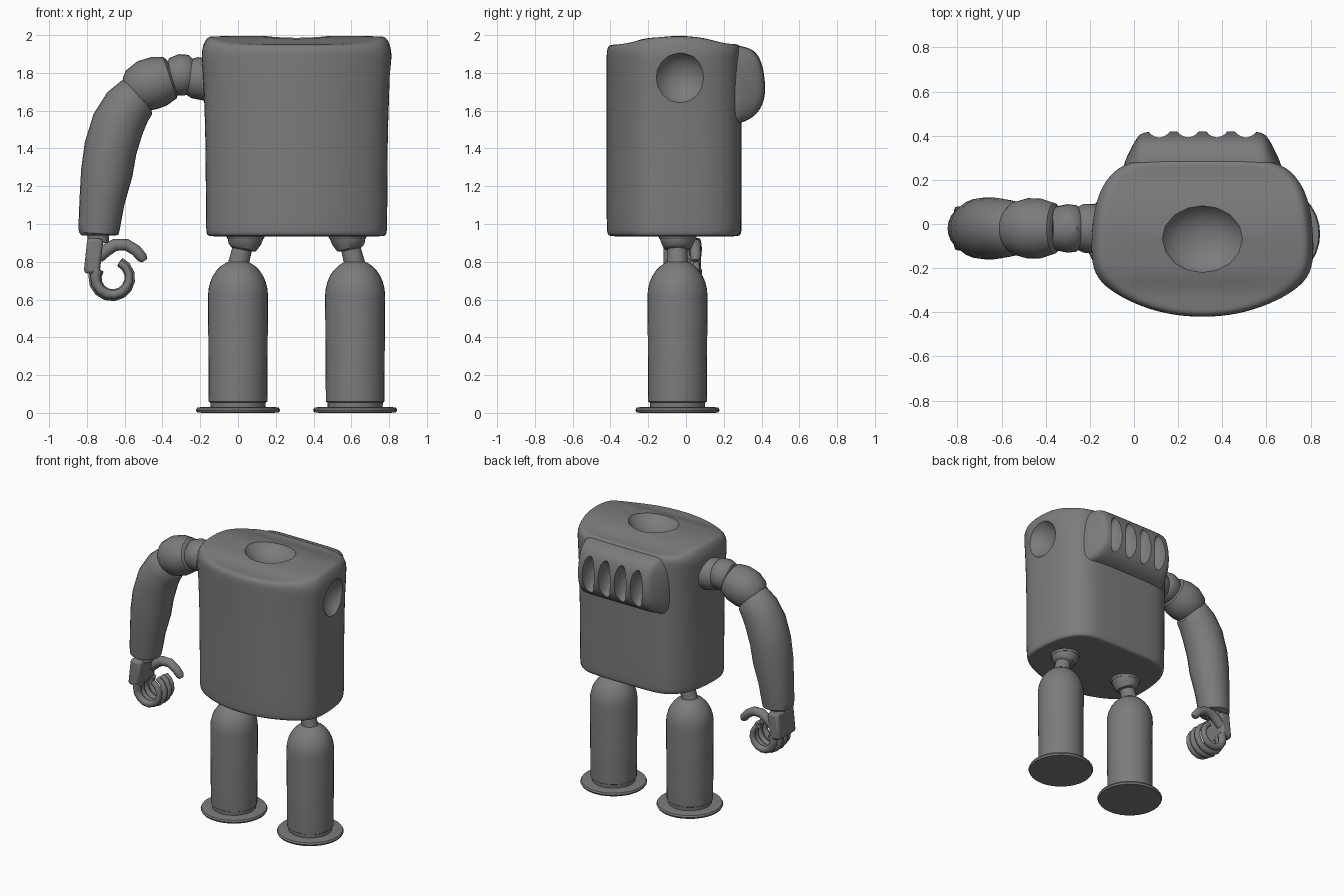
import bpy
import bmesh
from math import sin, cos, pi, radians
from mathutils import Vector

if "Cube" in bpy.data.objects:
    bpy.data.objects.remove(bpy.data.objects["Cube"])

grey = bpy.data.materials.new("mid_grey")
grey.use_nodes = True
COLOUR = (0.2, 0.2, 0.2, 1)
grey.diffuse_color = COLOUR
grey.node_tree.nodes["Principled BSDF"].inputs["Base Color"].default_value = COLOUR

MID = 0.31      # centre line of the body in x
DEPTH = -0.045  # centre of the limbs in y


def loft(name, rings):
    """Skin a list of equal rings and cap both ends."""
    bm = bmesh.new()
    loops = [[bm.verts.new(p) for p in ring] for ring in rings]
    n = len(loops[0])
    for a, b in zip(loops, loops[1:]):
        for i in range(n):
            j = (i + 1) % n
            bm.faces.new((a[i], a[j], b[j], b[i]))
    bm.faces.new(loops[0])
    bm.faces.new(loops[-1])
    bmesh.ops.recalc_face_normals(bm, faces=bm.faces)
    mesh = bpy.data.meshes.new(name)
    bm.to_mesh(mesh)
    bm.free()
    mesh.materials.append(grey)
    ob = bpy.data.objects.new(name, mesh)
    bpy.context.collection.objects.link(ob)
    return ob


def tube(name, path, y=DEPTH, sides=24, flip=False):
    """Round tube through (x, z, radius) points in an upright plane."""
    pts = [Vector((2 * MID - x if flip else x, y, z)) for x, z, r in path]
    rings = []
    for k, (p, (_, _, r)) in enumerate(zip(pts, path)):
        t = (pts[min(k + 1, len(pts) - 1)] - pts[max(k - 1, 0)]).normalized()
        u = Vector((0, 1, 0))
        v = t.cross(u)
        rings.append([p + r * (u * cos(a) + v * sin(a))
                      for a in (2 * pi * i / sides for i in range(sides))])
    return finish(loft(name, rings))


def activate(ob):
    bpy.ops.object.select_all(action='DESELECT')
    ob.select_set(True)
    bpy.context.view_layer.objects.active = ob


def finish(ob, angle=40):
    activate(ob)
    bpy.ops.object.shade_smooth_by_angle(angle=radians(angle))
    return ob


def subdivide(ob, levels=2):
    activate(ob)
    ob.modifiers.new("round", 'SUBSURF').levels = levels
    bpy.ops.object.modifier_apply(modifier="round")


def cut(ob, cutter):
    activate(ob)
    mod = ob.modifiers.new("cut", 'BOOLEAN')
    mod.operation = 'DIFFERENCE'
    mod.object = cutter
    bpy.ops.object.modifier_apply(modifier="cut")
    bpy.data.objects.remove(cutter)


def ball(location, scale):
    bpy.ops.mesh.primitive_uv_sphere_add(segments=16, ring_count=10, location=location)
    ob = bpy.context.object
    ob.scale = scale
    ob.hide_render = True
    ob.data.materials.append(grey)
    return ob


# Body: one outline lofted upward, with a stepped, domed top
half = [(0, -.425), (.16, -.41), (.30, -.365), (.42, -.30), (.49, -.225),
        (.50, -.12), (.495, 0), (.475, .12), (.42, .225), (.33, .285), (.2, .295), (0, .295)]
outline = half + [(-x, y) for x, y in half[-2:0:-1]]


def top_height(y):
    steps = [(-.45, 1.945), (-.30, 1.955), (-.23, 1.982), (-.03, 1.998),
             (.10, 1.985), (.2, 1.955), (.4, 1.945)]
    for (a, za), (b, zb) in zip(steps, steps[1:]):
        if y <= b:
            return za + (zb - za) * (y - a) / (b - a)
    return steps[-1][1]


def body_ring(sx, sy, z=None):
    return [(MID + x * sx, -.06 + (y + .06) * sy,
             top_height(-.06 + (y + .06) * sy) if z is None else z) for x, y in outline]


rings = [body_ring(s, s, .935) for s in (.1, .5, .85, .92)]
rings += [body_ring(sx, sy, z) for sx, sy, z in (
    (.955, .99, .94), (.965, 1, .98), (.965, 1, 1.2), (.97, 1, 1.5),
    (.99, 1, 1.75), (1.01, 1, 1.87), (1.01, 1, 1.925))]
rings += [body_ring(s, s) for s in (.96, .88, .78, .66, .54, .4, .25, .1)]
body = loft("body", rings)
subdivide(body)
cut(body, ball((MID, -.07, 2.05), (.2, .175, .14)))
cut(body, ball((MID + .54, -.025, 1.77), (.12, .145, .145)))
finish(body, 35)

# Back pack: bulge with four upright slots
profile = [(.1, 1.93), (.24, 1.95), (.35, 1.935), (.40, 1.87), (.42, 1.76),
           (.42, 1.66), (.38, 1.58), (.30, 1.53), (.1, 1.50)]
stations = [(-.37, -.17), (-.33, -.09), (-.29, -.01), (-.25, 0), (-.1, 0),
            (.1, 0), (.25, 0), (.29, -.01), (.33, -.09), (.37, -.17)]
pack = loft("back_pack", [[(MID + x, y + dy, z + dy * .3) for y, z in profile]
                          for x, dy in stations])
subdivide(pack)
for i in range(4):
    cut(pack, ball((MID + (i - 1.5) * .13, .43, 1.73), (.05, .1, .15)))
finish(pack, 35)

# Legs, feet and hips, mirrored about the body's centre
for side, flip in (("right", False), ("left", True)):
    dome = [(0, .62 + .19 * sin(a), .155 * cos(a) + .004)
            for a in (pi / 2 * i / 8 for i in range(9))]
    tube(side + "_leg", [(0, .02, .145), (0, .055, .147), (0, .06, .155)] + dome,
         sides=32, flip=flip)
    tube(side + "_foot", [(0, .006, .17), (0, 0, .2), (0, .003, .217), (0, .015, .223),
                          (0, .027, .217), (0, .03, .2), (0, .03, .14)], sides=32, flip=flip)
    tube(side + "_hip_stem", [(0, .78, .055), (.025, .88, .052)], flip=flip)
    tube(side + "_hip_collar", [(.02, .865, .055), (.022, .875, .075), (.033, .91, .09),
                                (.04, .95, .1)], flip=flip)
    tube(side + "_hip_socket", [(.04, .92, .095), (.04, .94, .105)], flip=flip)

# Arm: two shoulder rings, a rounded joint and a long bent sleeve
ARM = -.02
tube("shoulder_inner", [(-.12, 1.76, .11), (-.17, 1.765, .112), (-.23, 1.775, .11),
                        (-.26, 1.78, .095)], ARM)
tube("shoulder_outer", [(-.24, 1.79, .085), (-.26, 1.79, .105), (-.30, 1.79, .11),
                        (-.35, 1.78, .1), (-.37, 1.78, .085)], ARM)
tube("shoulder_joint", [(-.345, 1.78, .09), (-.36, 1.775, .115), (-.42, 1.755, .135),
                        (-.48, 1.735, .137), (-.54, 1.705, .12), (-.57, 1.69, .09)], ARM)
tube("sleeve", [(-.50, 1.69, .09), (-.53, 1.675, .12), (-.585, 1.62, .132),
                (-.635, 1.53, .14), (-.675, 1.40, .14), (-.695, 1.27, .137),
                (-.72, 1.12, .12), (-.735, .985, .11), (-.738, .95, .105),
                (-.738, .94, .09)], ARM)

# Hand: wrist, palm plate, four curled fingers and a thumb
tube("wrist", [(-.74, .96, .06), (-.74, .90, .055)], ARM)
bpy.ops.mesh.primitive_cube_add(size=1, location=(-.765, ARM, .83))
palm = bpy.context.object
palm.name = "palm"
palm.scale = (.085, .2, .19)
palm.rotation_euler = (0, radians(6), 0)
bpy.ops.object.transform_apply(location=False, rotation=False, scale=True)
palm.data.materials.append(grey)
bevel = palm.modifiers.new("soft_edges", 'BEVEL')
bevel.width = .018
bevel.segments = 2
finish(palm)
for i in range(4):
    size = (.09, .1, .1, .085)[i]
    curl = [(-.665 + size * cos(a), .715 + size * sin(a), .029 - .001 * k)
            for k, a in enumerate(radians(150 + 25 * k) for k in range(12))]
    tube("finger_%d" % (i + 1), curl, ARM - .075 + .05 * i, 12)
tube("thumb", [(-.74, .82, .03), (-.70, .86, .034), (-.65, .89, .033), (-.59, .89, .031),
               (-.54, .86, .03), (-.505, .82, .028), (-.495, .805, .015)], .05, 12)
